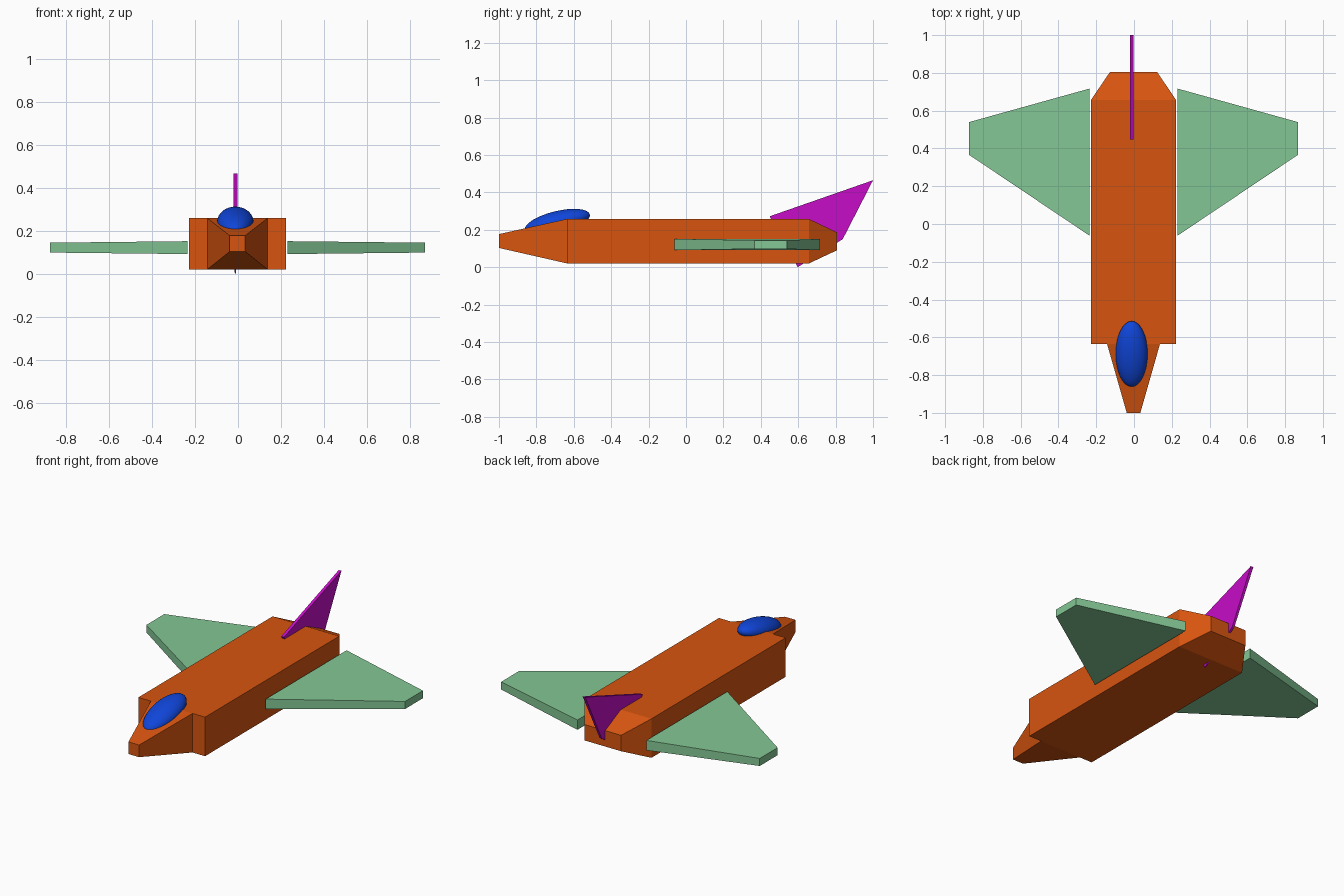
import bpy, bmesh, math

if "Cube" in bpy.data.objects:
    bpy.data.objects.remove(bpy.data.objects["Cube"])

AXIS_X = -0.0025  # fuselage symmetry plane


def paint(obj, rgb):
    mat = bpy.data.materials.new(obj.name + "_colour")
    mat.diffuse_color = (*rgb, 1)
    mat.use_nodes = True
    mat.node_tree.nodes["Principled BSDF"].inputs["Base Color"].default_value = mat.diffuse_color
    obj.data.materials.append(mat)


def loft(name, rings, rgb, x=0.0):
    """Skin a row of four-cornered rings and cap both ends."""
    bm = bmesh.new()
    loops = [[bm.verts.new(p) for p in ring] for ring in rings]
    for a, b in zip(loops, loops[1:]):
        for i in range(4):
            j = (i + 1) % 4
            bm.faces.new((a[i], a[j], b[j], b[i]))
    bm.faces.new(loops[0])
    bm.faces.new(loops[-1])
    bmesh.ops.recalc_face_normals(bm, faces=bm.faces)
    mesh = bpy.data.meshes.new(name)
    bm.to_mesh(mesh)
    bm.free()
    obj = bpy.data.objects.new(name, mesh)
    obj.location.x = x
    bpy.context.collection.objects.link(obj)
    paint(obj, rgb)
    return obj


def rect(y, half_width, z0, z1):
    w = half_width
    return [(-w, y, z0), (w, y, z0), (w, y, z1), (-w, y, z1)]


def chord(x, y0, y1, z0, z1):
    return [(x, y0, z0), (x, y1, z0), (x, y1, z1), (x, y0, z1)]


# Fuselage: nose tip, nose base, stepped main body, tapered tail
loft("fuselage", [
    rect(-1.0, 0.036, 0.103, 0.177),
    rect(-0.635, 0.14, 0.02, 0.258),
    rect(-0.635, 0.225, 0.02, 0.258),
    rect(0.657, 0.225, 0.02, 0.258),
    rect(0.806, 0.124, 0.09, 0.187),
], (0.68, 0.09, 0.005), AXIS_X)

# Wings: thinning toward the tip, mirrored to the other side
wings = loft("wings", [
    chord(0.2325, -0.062, 0.717, 0.091, 0.151),
    chord(0.872, 0.367, 0.539, 0.098, 0.144),
], (0.23, 0.57, 0.3), AXIS_X)
wings.modifiers.new("mirror", 'MIRROR')

# Tail fin: swept thin plate running down through the tail
outline = [(0.447, 0.272), (0.597, 0.0), (0.838, 0.15), (1.0, 0.465)]
halves = [0.009, 0.003, 0.007, 0.009]
loft("tail_fin", [
    [(s * h, y, z) for (y, z), h in zip(outline, halves)] for s in (-1, 1)
], (0.58, 0.004, 0.58), -0.012)

# Canopy: stretched sphere tilted to follow the nose slope
bpy.ops.mesh.primitive_uv_sphere_add(segments=32, ring_count=16, radius=1)
canopy = bpy.context.object
canopy.name = "canopy"
canopy.scale = (0.085, 0.179, 0.060)
canopy.rotation_euler = (math.radians(13.6), 0, 0)
canopy.location = (-0.0125, -0.688, 0.24)
bpy.ops.object.shade_smooth()
paint(canopy, (0.005, 0.06, 0.7))
